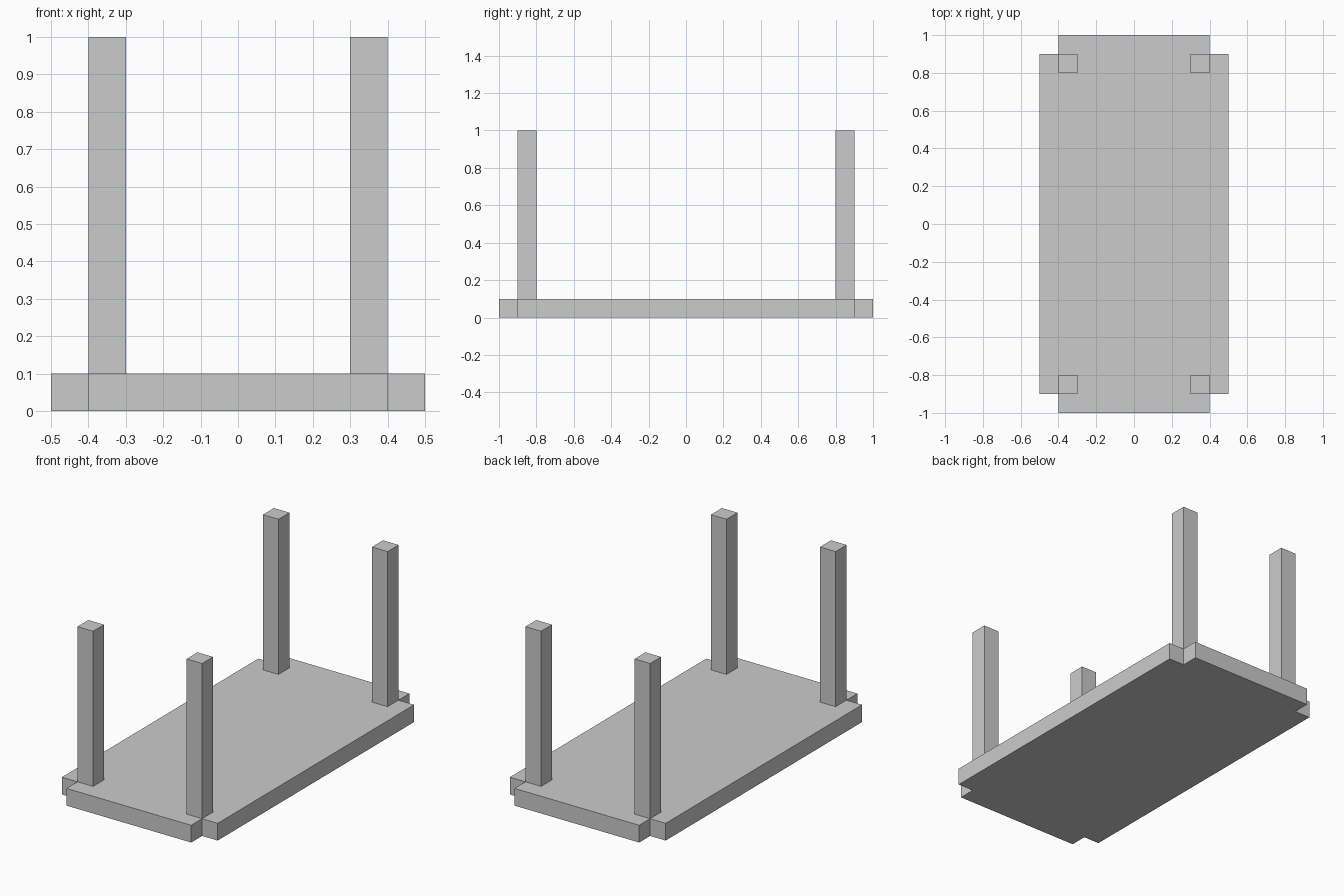
import bpy
import bmesh
from mathutils import Matrix, Vector

if "Cube" in bpy.data.objects:
    bpy.data.objects.remove(bpy.data.objects["Cube"])

THICK, HEIGHT = 0.1, 1.0


def make_object(name, bm):
    bmesh.ops.recalc_face_normals(bm, faces=bm.faces)
    mesh = bpy.data.meshes.new(name)
    bm.to_mesh(mesh)
    bm.free()
    obj = bpy.data.objects.new(name, mesh)
    bpy.context.collection.objects.link(obj)
    return obj


# Slab: rectangle with a square notch at each corner, extruded upward
corner = [(0.5, 0.9), (0.4, 0.9), (0.4, 1.0)]
outline = (corner
           + [(-x, y) for x, y in reversed(corner)]
           + [(-x, -y) for x, y in corner]
           + [(x, -y) for x, y in reversed(corner)])
bm = bmesh.new()
base = bm.faces.new([bm.verts.new((x, y, 0)) for x, y in outline])
top = bmesh.ops.extrude_face_region(bm, geom=[base], use_keep_orig=True)["geom"]
bmesh.ops.translate(bm, vec=(0, 0, THICK),
                    verts=[v for v in top if isinstance(v, bmesh.types.BMVert)])
make_object("slab", bm)

# Four square posts standing on the slab, just inside the notches
post_size = Vector((0.1, 0.1, HEIGHT - THICK))
for side, sx in (("left", -1), ("right", 1)):
    for end, sy in (("front", -1), ("back", 1)):
        bm = bmesh.new()
        bmesh.ops.create_cube(bm, size=1, matrix=Matrix.Diagonal(post_size).to_4x4())
        post = make_object(f"{end}_{side}_post", bm)
        post.location = (sx * 0.35, sy * 0.85, (HEIGHT + THICK) / 2)
